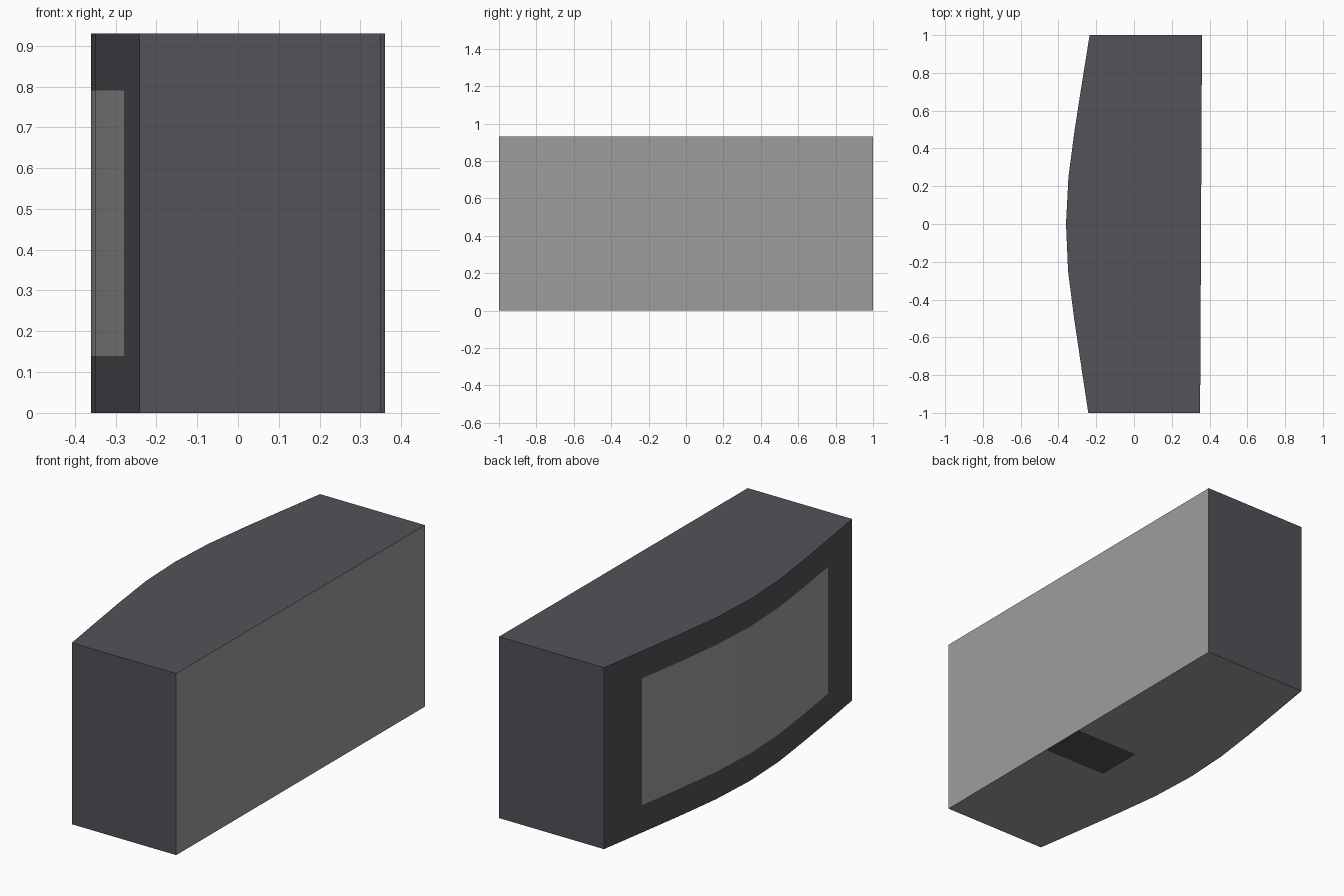
import bpy, bmesh, math
from mathutils import Vector

if "Cube" in bpy.data.objects:
    bpy.data.objects.remove(bpy.data.objects["Cube"])

# --- Materials
def make_mat(name, col):
    m = bpy.data.materials.new(name)
    m.diffuse_color = (*col, 1.0)
    m.use_nodes = True
    m.node_tree.nodes["Principled BSDF"].inputs["Base Color"].default_value = m.diffuse_color
    return m

dark = make_mat("dark_casing", (0.085, 0.085, 0.098))
grey = make_mat("grey_panel", (0.34, 0.34, 0.34))

# --- Section stations: bowed side, middle seam and slightly skewed flat side
ys = [-1, -0.75, -0.5, -0.25, 0, 0.25, 0.5, 0.75, 1]
bow = [-0.242, -0.28, -0.317, -0.349, -0.36, -0.347, -0.314, -0.275, -0.235]
zs = [0, 0.14, 0.79, 0.93]
columns = [bow,
           [-0.01 + 0.004 * y for y in ys],
           [0.355 + 0.005 * y for y in ys]]

bm = bmesh.new()

def sheet(rows):
    """Skin a grid of points with quads."""
    grid = [[bm.verts.new(p) for p in row] for row in rows]
    for a, b in zip(grid, grid[1:]):
        for i in range(len(a) - 1):
            bm.faces.new((a[i], a[i + 1], b[i + 1], b[i]))

# Bowed side and flat side
for col in (columns[0], columns[2]):
    sheet([[(x, y, z) for x, y in zip(col, ys)] for z in zs])
# Top and bottom
for z in (zs[0], zs[-1]):
    sheet([[(x, y, z) for x, y in zip(col, ys)] for col in columns])
# Two ends
for k in (0, -1):
    sheet([[(col[k], ys[k], z) for col in columns] for z in zs])

bmesh.ops.remove_doubles(bm, verts=bm.verts, dist=0.0005)
bmesh.ops.recalc_face_normals(bm, faces=bm.faces)

# --- Grey: screen on the bowed side, whole flat side, underside but for one patch
for f in bm.faces:
    c, n = f.calc_center_median(), f.normal
    screen = n.x < -0.7 and abs(c.y) < 0.75 and 0.14 < c.z < 0.79
    patch = c.x > 0 and -0.25 < c.y < 0
    under = n.z < -0.7 and not patch
    f.material_index = 1 if screen or n.x > 0.7 or under else 0

mesh = bpy.data.meshes.new("bowed_cabinet")
bm.to_mesh(mesh)
bm.free()
mesh.materials.append(dark)
mesh.materials.append(grey)
cabinet = bpy.data.objects.new("bowed_cabinet", mesh)
bpy.context.collection.objects.link(cabinet)

# --- Smooth bow, sharp box edges
bpy.context.view_layer.objects.active = cabinet
cabinet.select_set(True)
bpy.ops.object.shade_smooth_by_angle(angle=math.radians(30))
